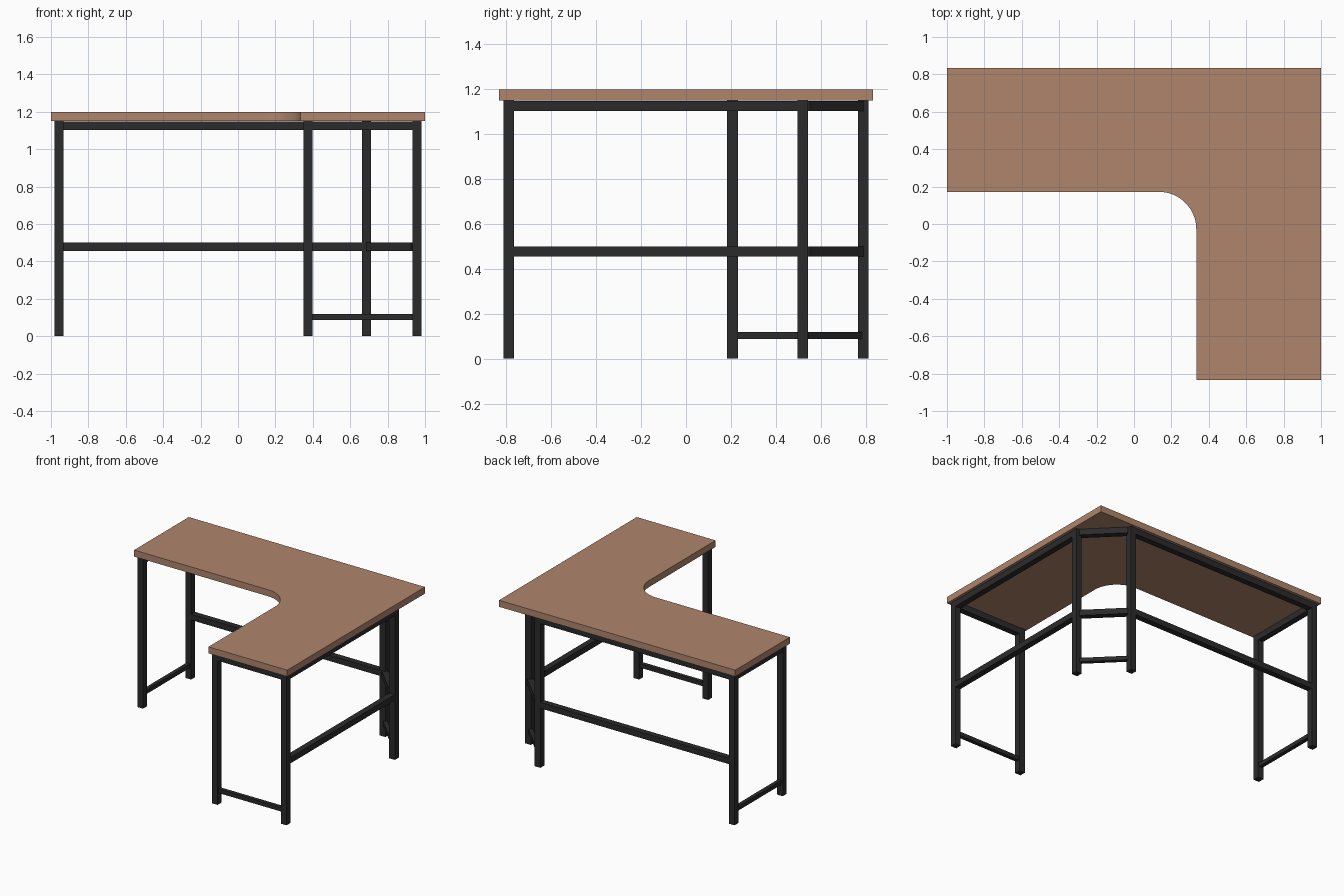
import bpy, bmesh, math
from mathutils import Vector

if "Cube" in bpy.data.objects:
    bpy.data.objects.remove(bpy.data.objects["Cube"])


def material(name, rgb):
    m = bpy.data.materials.new(name)
    m.diffuse_color = (*rgb, 1)
    m.use_nodes = True
    m.node_tree.nodes["Principled BSDF"].inputs["Base Color"].default_value = m.diffuse_color
    return m


WOOD = material("warm wood", (0.43, 0.235, 0.15))
STEEL = material("black steel", (0.024, 0.024, 0.024))


def add_object(name, bm, mat):
    bmesh.ops.recalc_face_normals(bm, faces=bm.faces)
    me = bpy.data.meshes.new(name)
    bm.to_mesh(me)
    bm.free()
    me.materials.append(mat)
    ob = bpy.data.objects.new(name, me)
    bpy.context.collection.objects.link(ob)
    return ob


def bar(name, a, b, width, z0, z1):
    """Upright-sided box running between plan points a and b."""
    a, b = Vector(a), Vector(b)
    d = b - a
    bm = bmesh.new()
    bmesh.ops.create_cube(bm, size=1)
    bmesh.ops.scale(bm, vec=(d.length, width, z1 - z0), verts=bm.verts)
    ob = add_object(name, bm, STEEL)
    ob.location = ((a.x + b.x) / 2, (a.y + b.y) / 2, (z0 + z1) / 2)
    ob.rotation_euler.z = math.atan2(d.y, d.x)
    return ob


# L-shaped top with rounded inner corner
R, SEG, CX, CY = 0.2, 16, 0.333, 0.172
outline = [(-1, 0.833), (-1, CY)]
for i in range(SEG + 1):
    t = math.pi / 2 * (1 - i / SEG)
    outline.append((CX - R + R * math.cos(t), CY - R + R * math.sin(t)))
outline += [(CX, -0.833), (1, -0.833), (1, 0.833)]
bm = bmesh.new()
face = bm.faces.new([bm.verts.new((x, y, 1.15)) for x, y in outline])
ext = bmesh.ops.extrude_face_region(bm, geom=[face], use_keep_orig=True)
bmesh.ops.translate(bm, vec=(0, 0, 0.05),
                    verts=[g for g in ext["geom"] if isinstance(g, bmesh.types.BMVert)])
add_object("desk_top", bm, WOOD)

# Legs
T = 0.048
TOP = 1.15
legs = {
    "left_front_leg": (-0.957, 0.207),
    "left_back_leg": (-0.957, 0.79),
    "corner_back_leg": (0.687, 0.79),
    "corner_right_leg": (0.957, 0.52),
    "front_right_leg": (0.957, -0.79),
    "front_left_leg": (0.373, -0.79),
}
for name, (x, y) in legs.items():
    bar(name, (x - T / 2, y), (x + T / 2, y), T, 0, TOP)


# Rails between neighbouring legs
def rails(name, leg_a, leg_b, parts):
    a, b = Vector(legs[leg_a]), Vector(legs[leg_b])
    d = (b - a).normalized() * T * 0.45
    for part, w, z0, z1 in parts:
        bar(f"{name}_{part}_rail", a + d, b - d, w, z0, z1)


UPPER = ("top", T - 0.002, 1.103, 1.149)
MIDDLE = ("middle", T - 0.002, 0.455, 0.5)
LOWER = ("bottom", 0.03, 0.088, 0.119)
rails("left_end", "left_front_leg", "left_back_leg", [UPPER, LOWER])
rails("back", "left_back_leg", "corner_back_leg", [UPPER, MIDDLE])
rails("corner", "corner_back_leg", "corner_right_leg", [UPPER, MIDDLE, LOWER])
rails("right", "corner_right_leg", "front_right_leg", [UPPER, MIDDLE])
rails("front_end", "front_right_leg", "front_left_leg", [UPPER, LOWER])
